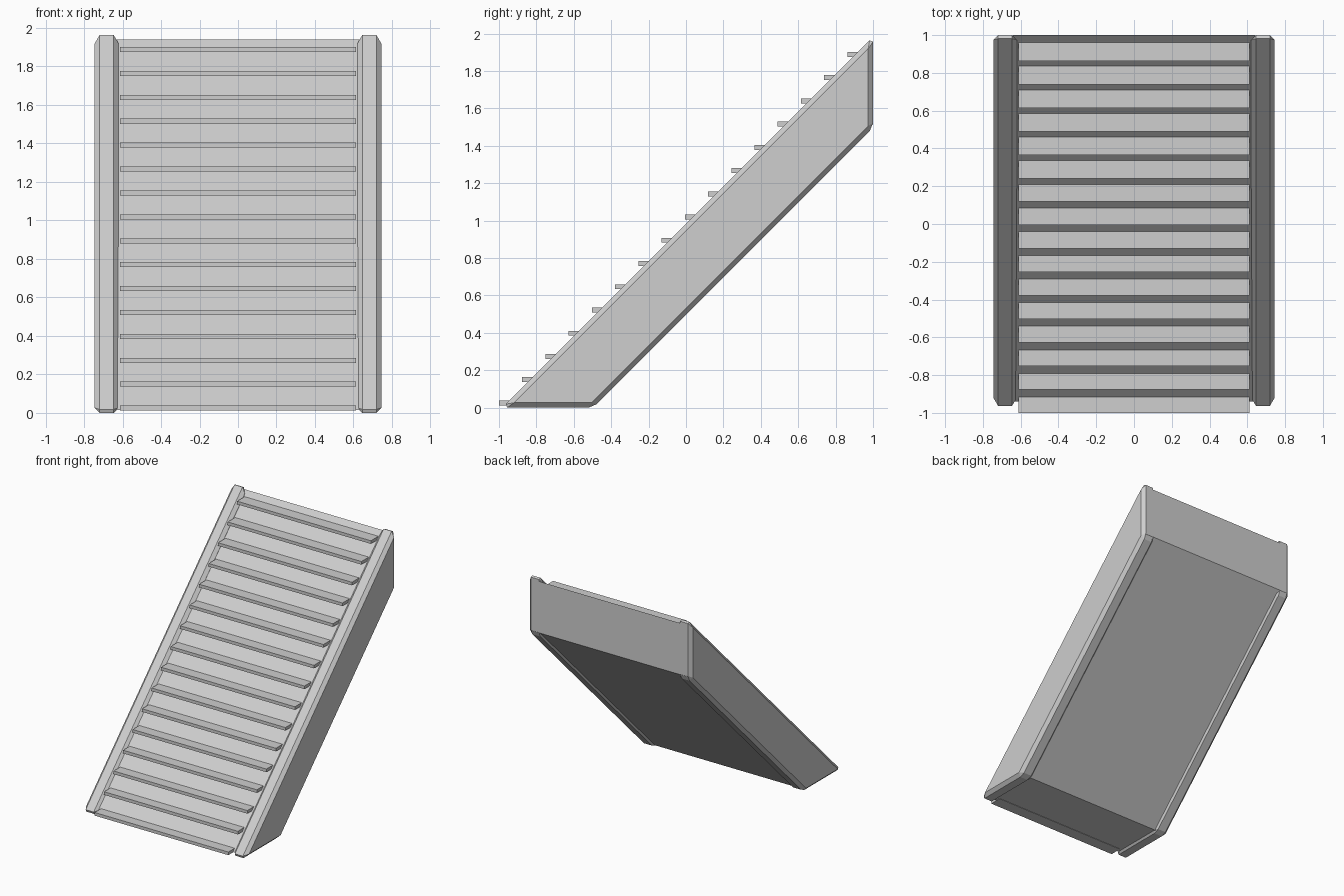
import bpy
import bmesh

cube = bpy.data.objects.get("Cube")
if cube:
    bpy.data.objects.remove(cube, do_unlink=True)

grey = bpy.data.materials.new("light_grey")
grey.use_nodes = True
colour = (0.62, 0.62, 0.62, 1)
grey.diffuse_color = colour
grey.node_tree.nodes["Principled BSDF"].inputs["Base Color"].default_value = colour


def prism(name, profile, x0, x1, bevel=0):
    """Extrude a (y, z) side profile from x0 to x1, optionally chamfered."""
    bm = bmesh.new()
    face = bm.faces.new([bm.verts.new((x0, y, z)) for y, z in profile])
    result = bmesh.ops.extrude_face_region(bm, geom=[face])
    moved = [v for v in result["geom"] if isinstance(v, bmesh.types.BMVert)]
    bmesh.ops.translate(bm, verts=moved, vec=(x1 - x0, 0, 0))
    bmesh.ops.recalc_face_normals(bm, faces=bm.faces)
    if bevel:
        bmesh.ops.bevel(bm, geom=list(bm.edges), offset=bevel, segments=1,
                        affect='EDGES', clamp_overlap=True)
        bmesh.ops.recalc_face_normals(bm, faces=bm.faces)
    mesh = bpy.data.meshes.new(name)
    bm.to_mesh(mesh)
    bm.free()
    mesh.materials.append(grey)
    obj = bpy.data.objects.new(name, mesh)
    bpy.context.collection.objects.link(obj)
    return obj


# Chamfered side walls
wall = [(-0.982, 0), (-0.495, 0), (1, 1.495), (1, 1.982)]
prism("left_side_wall", wall, 0.62, 0.745, 0.026)
prism("right_side_wall", wall, -0.745, -0.62, 0.026)

# Sloped core between the walls, recessed underneath
core = [(-0.94, 0.015), (-0.5, 0.015), (1, 1.515), (1, 1.94)]
prism("sloped_core", core, -0.64, 0.64)

# Back panel running flush across the walls
back = [(0.96, 1.475), (0.999, 1.515), (0.999, 1.94), (0.96, 1.90)]
prism("back_panel", back, -0.718, 0.718)

# Thin treads climbing the slope
step_count = 16
pitch = 0.1242
for i in range(step_count):
    y, z = -1 + i * pitch, 0.012 + i * pitch
    depth = 0.1
    tread = [(y, z), (y + depth, z), (y + depth, z + 0.026), (y, z + 0.026)]
    prism(f"tread_{i + 1}", tread, -0.612, 0.612)
